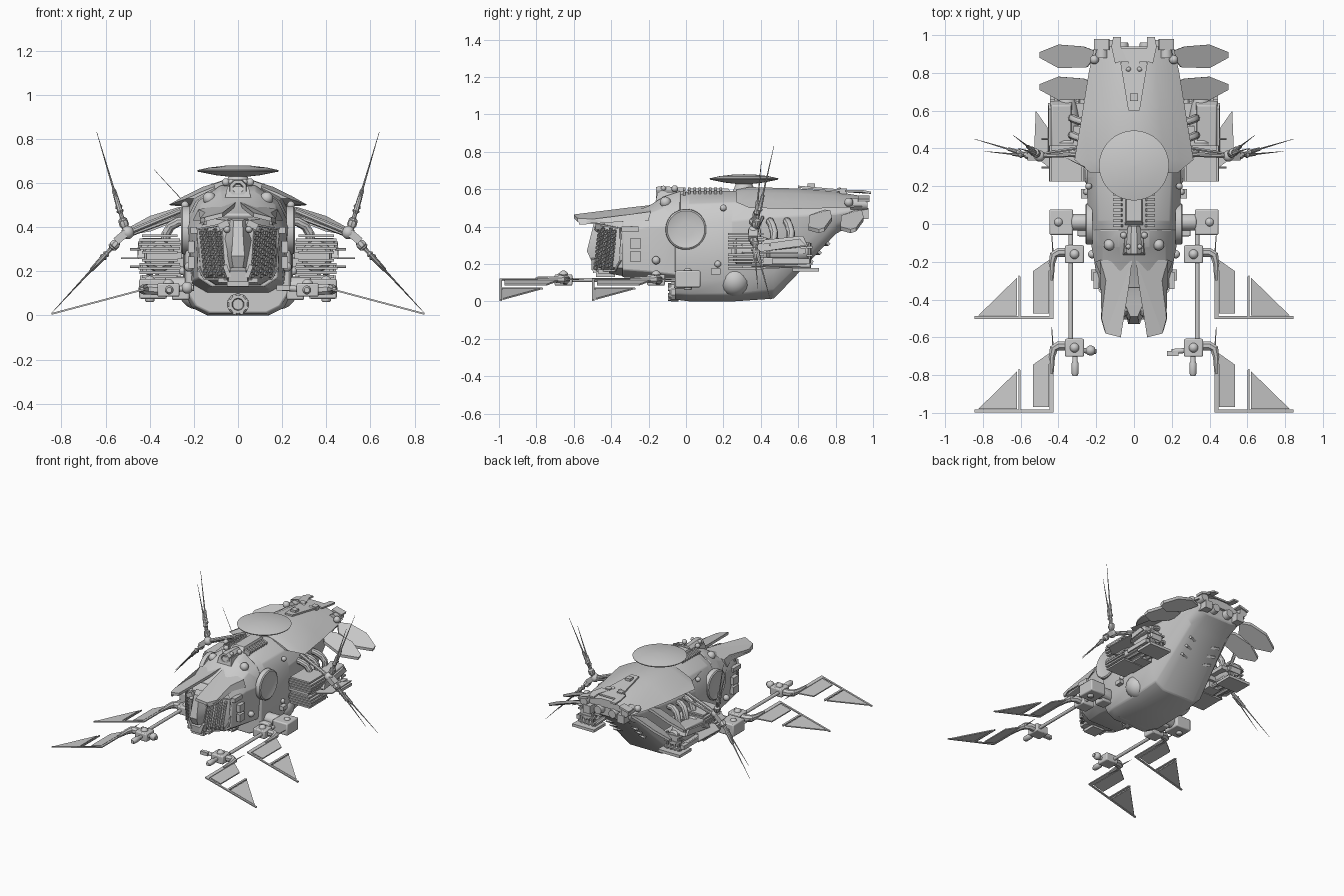
import bpy, bmesh, math
from mathutils import Vector as V, Euler


# ---- helpers: every shape is (verts, faces); part() merges shapes into one object ----
def loft(rings):
    n = len(rings[0])
    v = [V(p) for r in rings for p in r]
    f = [(i * n + j, i * n + (j + 1) % n, (i + 1) * n + (j + 1) % n, (i + 1) * n + j)
         for i in range(len(rings) - 1) for j in range(n)]
    return v, f + [tuple(range(n)), tuple(range(len(v) - n, len(v)))]


def tube(pts, radii, n=12):
    pts = [V(p) for p in pts]
    if not isinstance(radii, (list, tuple)):
        radii = [radii] * len(pts)
    rings = []
    for i, p in enumerate(pts):
        t = pts[min(i + 1, len(pts) - 1)] - pts[max(i - 1, 0)]
        q = t.to_track_quat('Z', 'Y')
        rings.append([p + q @ V((radii[i] * math.cos(a), radii[i] * math.sin(a), 0))
                      for a in [2 * math.pi * (k + .5) / n for k in range(n)]])
    return loft(rings)


def lathe(c, axis, prof, n=24):
    c, axis = V(c), V(axis)
    q = axis.to_track_quat('Z', 'Y')
    return loft([[c + q @ V((r * math.cos(a), r * math.sin(a), h))
                  for a in [2 * math.pi * (k + .5) / n for k in range(n)]] for h, r in prof])


def ball(c, r, n=16):
    return lathe(c, (0, 0, 1), [(-r * math.cos(a), max(r * math.sin(a), r * .01))
                                for a in [math.pi * k / 10 for k in range(11)]], n)


def box(c, s, rot=(0, 0, 0), taper=1.0):
    e = Euler([math.radians(a) for a in rot]).to_matrix()
    ring = [(-.5, -.5), (.5, -.5), (.5, .5), (-.5, .5)]
    return loft([[V(c) + e @ V((x * s[0] * k, y * s[1] * k, h * s[2])) for x, y in ring]
                 for h, k in ((-.5, 1), (.5, taper))])


def plate(pts, off):
    return loft([pts, [V(p) + V(off) for p in pts]])


def section(y, half):
    return [(x, y, z) for x, z in half] + [(-x, y, z) for x, z in reversed(half)]


def part(name, shapes, mirror=True, angle=35, bevel=0):
    v, f = [], []
    for sv, sf in shapes:
        f += [tuple(i + len(v) for i in face) for face in sf]
        v += sv
    me = bpy.data.meshes.new(name)
    me.from_pydata([tuple(p) for p in v], [], f)
    bm = bmesh.new()
    bm.from_mesh(me)
    bmesh.ops.recalc_face_normals(bm, faces=bm.faces)
    bm.to_mesh(me)
    bm.free()
    me.polygons.foreach_set("use_smooth", [True] * len(me.polygons))
    me.set_sharp_from_angle(angle=math.radians(angle))
    ob = bpy.data.objects.new(name, me)
    bpy.context.collection.objects.link(ob)
    if bevel:
        b = ob.modifiers.new("bevel", 'BEVEL')
        b.width, b.segments, b.limit_method = bevel, 2, 'ANGLE'
    if mirror:
        ob.modifiers.new("mirror", 'MIRROR').use_mirror_merge = False


# ---- hull ----
part("main_hull", [loft([
    section(-.06, [(.13, .01), (.19, .04), (.235, .11), (.235, .40), (.17, .51), (.08, .56)]),
    section(.02, [(.14, 0), (.21, .035), (.245, .11), (.245, .41), (.19, .52), (.08, .59)]),
    section(.25, [(.14, 0), (.21, .035), (.25, .12), (.25, .43), (.2, .53), (.08, .59)]),
    section(.47, [(.13, .015), (.2, .06), (.24, .16), (.25, .45), (.2, .53), (.08, .58)]),
    section(.80, [(.11, .36), (.16, .38), (.19, .42), (.21, .47), (.18, .52), (.08, .56)]),
    section(.92, [(.1, .43), (.15, .44), (.18, .46), (.19, .49), (.16, .52), (.08, .55)])])],
    mirror=False, bevel=.008)
part("front_hull", [loft([
    section(-.34, [(.12, .13), (.18, .17), (.19, .37), (.15, .43), (.07, .46)]),
    section(-.2, [(.14, .12), (.2, .16), (.21, .40), (.17, .47), (.07, .51)]),
    section(-.12, [(.14, .11), (.205, .15), (.225, .40), (.17, .5), (.08, .56)]),
    section(-.03, [(.14, .10), (.21, .14), (.235, .41), (.18, .52), (.08, .59)])])], mirror=False, bevel=.006)


def arch(y, w, e, t):
    h = t - e
    return section(y, [(w, e), (.77 * w, e + .36 * h), (.5 * w, e + .72 * h), (.22 * w, e + .97 * h)])


part("rear_shell", [loft([arch(.27, .23, .53, .6), arch(.34, .315, .50, .615), arch(.6, .272, .495, .607),
                          arch(.8, .24, .5, .59), arch(.94, .21, .505, .565)])], mirror=False)
part("shell_spine_panel", [plate([(.03, .6, .607), (.085, .93, .578), (-.085, .93, .578), (-.03, .6, .607)],
                                 (0, 0, .012)), box((0, .67, .62), (.04, .04, .02))], mirror=False)

# ---- top dish and spine ----
part("top_dish", [lathe((0, .31, .655), (0, 0, 1), [(-.028, .03), (-.02, .1), (-.004, .182), (.003, .185),
     (.015, .13), (.023, .06), (.025, .002)], 48), tube([(0, .31, .57), (0, .31, .64)], [.07, .04])], mirror=False)
part("spine_ribs", [box((.085, -.01 + i * .028, .588), (.045, .014, .03), (0, 20, 0)) for i in range(8)])
part("spine_ridge", [box((0, .12, .59), (.1, .26, .03), taper=.8)], mirror=False)
part("top_turret", [lathe((0, -.13, .575), (0, -1, 0), [(-.12, .035), (0, .045), (.03, .04), (.03, .025), (.01, .02)], 8),
                    box((0, -.1, .555), (.12, .13, .06), taper=.8)], mirror=False)
part("top_lamps", [ball((.13, -.11, .53), .03), ball((.055, -.06, .603), .018), ball((.03, -.12, .605), .014)])

# ---- hood and face ----
part("hood_visor", [plate([(.01, -.19, .515), (.025, -.32, .5), (.07, -.6, .465), (.15, -.58, .445)], (0, 0, -.02)),
                    plate([(.01, -.19, .515), (.15, -.58, .445), (.172, -.5, .44), (.15, -.3, .465), (.18, -.19, .48)],
                          (0, 0, -.02)),
                    plate([(.15, -.58, .445), (.172, -.5, .44), (.15, -.3, .465), (.18, -.19, .48),
                           (.205, -.2, .43), (.165, -.3, .43), (.175, -.5, .415), (.155, -.57, .41)], (-.012, 0, 0))])
part("nose", [loft([section(-.33, [(.1, .135), (.17, .18), (.185, .38), (.13, .45)]),
                    section(-.36, [(.1, .14), (.165, .18), (.175, .385), (.13, .44)]),
                    section(-.46, [(.03, .16), (.06, .19), (.07, .385), (.05, .43)])])], mirror=False)
part("honeycomb_grille", [
    lathe((x, -.543 + x, .18 + r * .0215 + (c % 2) * .0107), (.7, -.7, 0),
          [(0, .0125), (.008, .0115), (.008, .008), (.001, .007)], 6)
    for c in range(5) for r in range(10) for x in [.062 + c * .0205 + r * .0022]])
part("grille_frame", [tube([(.05, -.475, .165), (.15, -.38, .165), (.178, -.35, .22), (.183, -.35, .39),
                            (.08, -.46, .41)], .007, 4)])
part("face_mask", [loft([
    [(.022, -.505, .215), (.04, -.45, .215), (-.04, -.45, .215), (-.022, -.505, .215)],
    [(.03, -.53, .27), (.05, -.45, .27), (-.05, -.45, .27), (-.03, -.53, .27)],
    [(.025, -.515, .33), (.065, -.45, .35), (-.065, -.45, .35), (-.025, -.515, .33)],
    [(.02, -.49, .43), (.045, -.43, .44), (-.045, -.43, .44), (-.02, -.49, .43)]]),
    box((0, -.47, .185), (.09, .07, .05), (15, 0, 0), .8), box((0, -.43, .145), (.1, .1, .03))], mirror=False)
part("face_cheeks", [box((.065, -.46, .41), (.05, .05, .03), (0, 25, 0)), ball((.05, -.475, .39), .016),
                     box((.05, -.48, .2), (.02, .05, .06), (0, 20, 0)), box((.07, -.44, .16), (.04, .06, .02))])
part("chin_ring", [lathe((0, -.04, .05), (0, -1, 0), [(0, .05), (.04, .05), (.05, .042), (.05, .028), (.015, .024)], 10)]
     + [box((.041 * math.cos(a), -.085, .05 + .041 * math.sin(a)), (.016, .02, .016), (0, -math.degrees(a), 0))
        for a in [k * math.pi / 4 + .4 for k in range(8)]], mirror=False)

# ---- hull side fittings ----
part("side_port", [lathe((.22, 0, .385), (1, 0, 0), [(0, .11), (.032, .108), (.038, .1), (.036, .093), (.03, .07),
                                                     (.028, .04), (.027, .001)], 40)])
part("belly_sphere", [ball((.185, .26, .11), .083, 24)])
part("side_hatches", [box((.212, -.27, z), (.03, .06, .055)) for z in (.24, .31)]
     + [ball((.222, -.16, .22), .022), ball((.25, .17, .2), .018), ball((.24, .2, .5), .018),
        box((.2, -.3, .385), (.03, .09, .03)), box((.26, .16, .16), (.04, .05, .03))])
part("belly_vents", [box((.1, .66 + i * .045, .215 + i * .047), (.06, .016, .02), (45, 0, 20)) for i in range(3)]
     + [box((.09, .06, .005), (.1, .12, .008))])

# ---- tail ----
part("tail_fins", [plate([(.19, y + .02, .49), (.27, y + .05, .49), (.4, y + .06, .45), (.5, y + .02, .395),
                          (.5, y - .01, .385), (.4, y - .065, .4), (.25, y - .06, .46)], (-.004, 0, -.02))
                   for y in (.72, .89)])
part("tail_thrusters", [tube([(.17, .88, .52), (.17, .97, .52)], [.035, .03]), ball((.21, .87, .53), .024),
                        tube([(.06, .88, .48), (.06, .96, .48)], [.04, .03]),
                        box((.14, .93, .47), (.06, .09, .06))])
part("tail_flaps", [plate([(.04, .87, .585), (.1, .85, .585), (.12, .94, .585), (.11, .99, .575), (.07, .99, .575),
                           (.07, .94, .58)], (0, 0, .012)), box((.05, .84, .59), (.04, .04, .03)),
                    box((.17, .95, .55), (.08, .06, .015), (0, 15, 0)), ball((.03, .82, .595), .014)])

# ---- engines: two slatted half-barrels each side, split by a flat blade ----
ex, ez = .355, .268
part("engine_barrels", [tube([(ex, .25, ez), (ex, .27, ez), (ex, .43, ez), (ex, .45, ez), (ex, .57, ez), (ex, .67, ez)],
                             [.05, .07, .075, .06, .065, .045], 16)])
part("engine_slats", [box((ex, .32, ez + s * h), (.19 - 7 * (h - .055) ** 2 * 3, .19, .012))
                      for s in (1, -1) for h in [.018 + .0185 * k for k in range(5)]])
part("engine_blades", [plate([(.24, .3, .255), (.45, .3, .255), (.53, .36, .255), (.52, .6, .255), (.45, .5, .255),
                              (.24, .5, .255)], (0, 0, .008)),
                       box((ex, .64, .17), (.18, .14, .02)), box((ex - .02, .44, .27), (.16, .4, .03)),
                       box((.44, .5, .3), (.03, .28, .04), (8, 0, 0), .8), box((.43, .56, .215), (.03, .2, .03)),
                       box((.31, .4, .2), (.1, .2, .05))])
part("engine_cowl", [box((.385, .52, .31), (.12, .26, .06), (6, 0, 0), .85), box((.37, .5, .215), (.13, .2, .04))],
     bevel=.006)
part("engine_rods", [tube([(.44, y, z), (.49, y, z)], .006, 6) for y, z in ((.3, .3), (.36, .22), (.45, .3))]
     + [tube([(.3 + .05 * k, .35, .2), (.3 + .05 * k, .66, .19)], .016, 8) for k in range(3)])
part("engine_exhaust_grille", [tube([(x, .66, .18), (x, .66, .31)], .008, 6) for x in (.31, .34, .37, .4)]
     + [box((ex, .66, z), (.13, .03, .012)) for z in (.2, .245, .29)])
part("engine_pipes", [tube([(.22, y, .43), (.27, y, .425), (.305, y + .01, .405), (.325, y + .02, .37),
                            (.33, y + .02, .32)], .022, 10) for y in (.36, .45, .54)])
part("engine_mount", [box((.27, .42, .28), (.1, .2, .12))])

# ---- antenna arms ----
j = (.5, .36, .375)
part("antenna_struts", [tube([(.26, .37, .475), j], .013, 8), tube([(.26, .41, .45), (.49, .37, .365)], .009, 6),
                        ball(j, .03), box((.53, .36, .355), (.06, .05, .035), (0, 40, 0))])
shapes = []
for dy, k in ((0, 1), (-.06, .82)):
    for base, tip in (((.51, .37, .39), (.64, .47, .83)), ((.54, .36, .34), (.845, .45, .01))):
        a, b = V(base), V(tip) + V((0, dy, 0))
        L = [a.lerp(b, t * k) for t in (0, .05, .1, .12, .2, .23, .25, .4, .42, 1)]
        shapes.append(tube(L, [.01, .022, .021, .01, .009, .018, .012, .01, .005, .001], 8))
part("antenna_spikes", shapes)
part("whip_aerial", [tube([(-.26, .3, .53), (-.38, .36, .66)], [.002, .001], 5)], mirror=False)

# ---- front arms with leaf wings ----
part("arm_shoulder", [box((.385, .01, .12), (.125, .135, .09)), tube([(.2, .01, .13), (.33, .01, .13)], .045),
                      ball((.4, .01, .155), .025), tube([(.4, .01, .06), (.4, .01, .1)], .022),
                      box((.26, -.02, .1), (.08, .09, .06))], bevel=.008)
part("arm_rod", [tube([(.335, .0, .115), (.335, -.66, .115)], .012)])


def leaf(pts, y0):
    return plate([(x, y + y0, .118 - (x - .44) * .265) for x, y in pts], (0, 0, -.008))


for name, y0 in (("rear", 0), ("front", -.495)):
    part(name + "_arm_joint", [box((.315, -.16 + y0, .115), (.1, .095, .06)), ball((.315, -.16 + y0, .14), .026)],
         bevel=.007)
    part(name + "_arm_elbow", [tube([(.35, -.15 + y0, .115), (.4, -.15 + y0, .118), (.425, -.165 + y0, .118),
                                     (.435, -.21 + y0, .118), (.435, -.3 + y0, .118)], [.026, .026, .024, .018, .01], 8),
                               tube([(.435, -.05 + y0, .118), (.43, -.17 + y0, .118)], [.001, .006], 5)])
    part(name + "_leaf_wing", [
        leaf([(.425, -.18), (.447, -.18), (.447, -.5), (.425, -.5)], y0),
        leaf([(.45, -.19), (.535, -.25), (.535, -.475), (.45, -.475)], y0),
        leaf([(.6, -.28), (.612, -.27), (.612, -.49), (.6, -.49)], y0),
        leaf([(.62, -.285), (.62, -.485), (.825, -.485)], y0),
        leaf([(.425, -.488), (.845, -.488), (.845, -.502), (.425, -.502)], y0)])

part("arm_end_fittings", [tube([(.312, -.69, .115), (.312, -.725, .115), (.312, -.74, .115), (.312, -.79, .115),
                                (.312, -.805, .115)], [.014, .014, .02, .02, .012]),
                          tube([(.2, -.675, .125), (.27, -.67, .12)], .014)])
part("arm_end_ball", [ball((-.23, -.67, .125), .027)], mirror=False)
part("arm_end_block", [box((.205, -.685, .125), (.06, .025, .025))], mirror=False)
